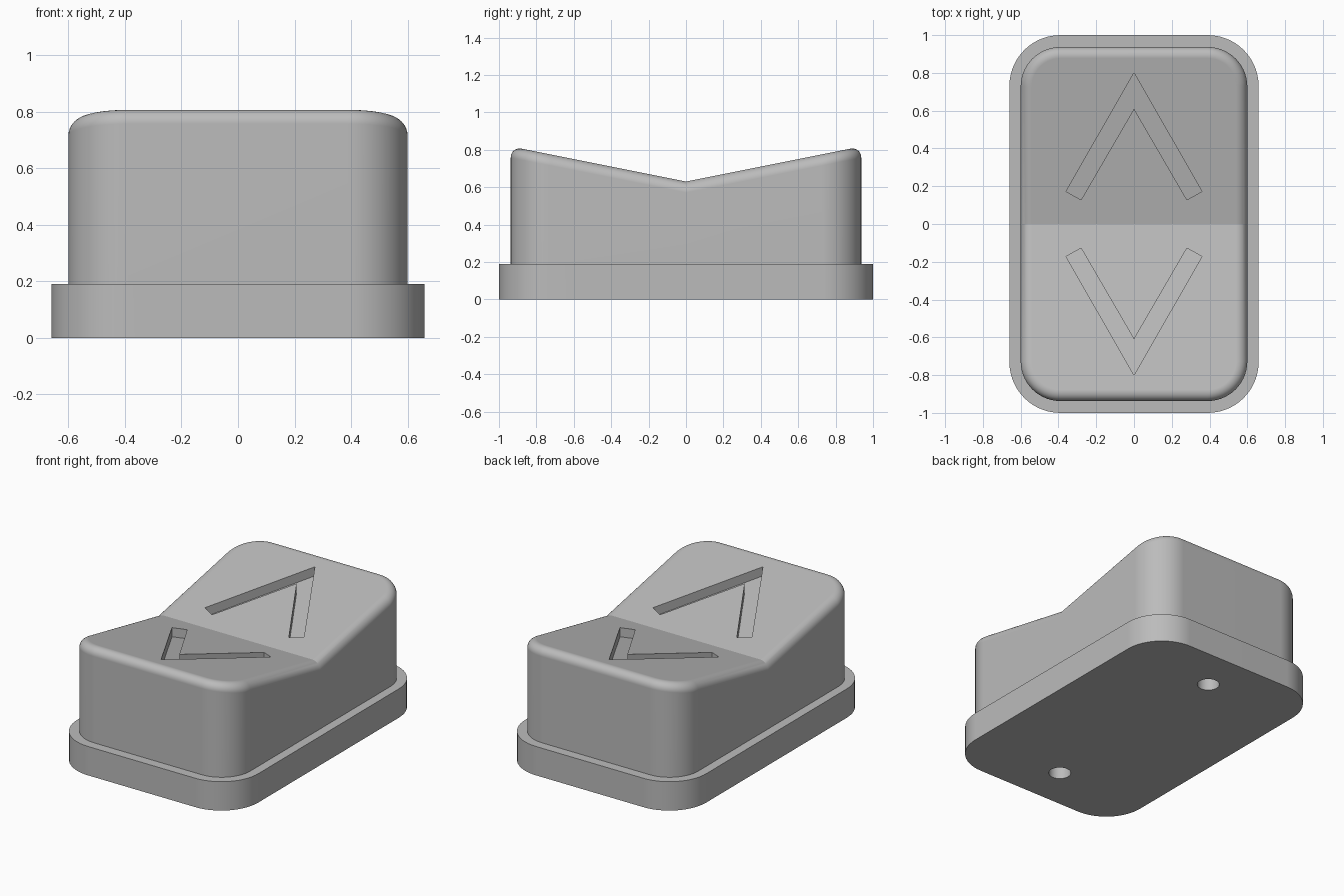
import bpy
import bmesh
from math import sin, cos, pi

if "Cube" in bpy.data.objects:
    bpy.data.objects.remove(bpy.data.objects["Cube"])

FLANGE_H, FILLET, DEPTH = 0.19, 0.06, 0.06
CORNER_STEPS, FILLET_STEPS = 14, 8


def valley(y):
    """Height of the V-shaped top."""
    return 0.63 + 0.2 * abs(y)


def outline(hx, hy, r):
    """Rounded rectangle with an extra point on each side at the valley."""
    pts = []
    for q, (sx, sy) in enumerate([(1, 1), (-1, 1), (-1, -1), (1, -1)]):
        if q in (0, 2):
            pts.append((sx * hx, 0))
        for i in range(CORNER_STEPS + 1):
            a = (q + i / CORNER_STEPS) * pi / 2
            pts.append((sx * (hx - r) + r * cos(a), sy * (hy - r) + r * sin(a)))
    return pts


def make_object(name, bm):
    bmesh.ops.recalc_face_normals(bm, faces=bm.faces)
    mesh = bpy.data.meshes.new(name)
    bm.to_mesh(mesh)
    bm.free()
    obj = bpy.data.objects.new(name, mesh)
    bpy.context.collection.objects.link(obj)
    return obj


# Rocker button: flange, walls and filleted top lofted from stacked outlines
bm = bmesh.new()
flange = outline(0.66, 1.0, 0.27)
rings = [[(x, y, 0) for x, y in flange],
         [(x, y, FLANGE_H) for x, y in flange],
         [(x, y, FLANGE_H) for x, y in outline(0.6, 0.937, 0.21)]]
for k in range(FILLET_STEPS + 1):
    t = k / FILLET_STEPS * pi / 2
    inset, drop = FILLET * (1 - cos(t)), FILLET * (1 - sin(t))
    rings.append([(x, y, valley(y) - drop)
                  for x, y in outline(0.6 - inset, 0.937 - inset, 0.21 - inset)])
loops = [[bm.verts.new(p) for p in ring] for ring in rings]
n = len(flange)
for low, high in zip(loops, loops[1:]):
    for i in range(n):
        j = (i + 1) % n
        bm.faces.new((low[i], low[j], high[j], high[i]))
bm.faces.new(loops[0])
top, half = loops[-1], n // 2
bm.faces.new(top[:half + 1])
bm.faces.new(top[half:] + top[:1])
button = make_object("rocker_button", bm)

# Arrow cutters: chevron prisms whose floors follow the sloped top
cutters = []
plan = [(0, 0.8), (0.36, 0.172), (0.28, 0.128), (0, 0.61), (-0.28, 0.128), (-0.36, 0.172)]
for side, label in ((1, "back"), (-1, "front")):
    bm = bmesh.new()
    low = [bm.verts.new((x, side * y, valley(y) - DEPTH)) for x, y in plan]
    high = [bm.verts.new((x, side * y, 1.0)) for x, y in plan]
    for ring in (low, high):
        bm.faces.new(ring[:4])
        bm.faces.new((ring[0], ring[3], ring[4], ring[5]))
    for i in range(6):
        j = (i + 1) % 6
        bm.faces.new((low[i], low[j], high[j], high[i]))
    cutters.append(make_object(label + "_arrow_cutter", bm))

    # Mounting hole cutter on the underside
    bpy.ops.mesh.primitive_cylinder_add(vertices=32, radius=0.068, depth=0.8,
                                        location=(0, side * 0.71, 0))
    hole = bpy.context.object
    hole.name = label + "_hole_cutter"
    cutters.append(hole)

# Cut the arrows and holes
bpy.ops.object.select_all(action="DESELECT")
bpy.context.view_layer.objects.active = button
button.select_set(True)
for cutter in cutters:
    mod = button.modifiers.new("cut", "BOOLEAN")
    mod.operation, mod.solver, mod.object = "DIFFERENCE", "EXACT", cutter
    bpy.ops.object.modifier_apply(modifier=mod.name)
for cutter in cutters:
    bpy.data.objects.remove(cutter)

# Smooth rounded areas, keep the valley and cut edges crisp
bpy.ops.object.shade_smooth_by_angle(angle=0.3)
weighted = button.modifiers.new("weighted_normals", "WEIGHTED_NORMAL")
weighted.keep_sharp = True

# Plain grey plastic
grey = bpy.data.materials.new("grey_plastic")
grey.use_nodes = True
color = (0.5, 0.5, 0.5, 1)
grey.diffuse_color = color
grey.node_tree.nodes["Principled BSDF"].inputs["Base Color"].default_value = color
button.data.materials.clear()
button.data.materials.append(grey)
